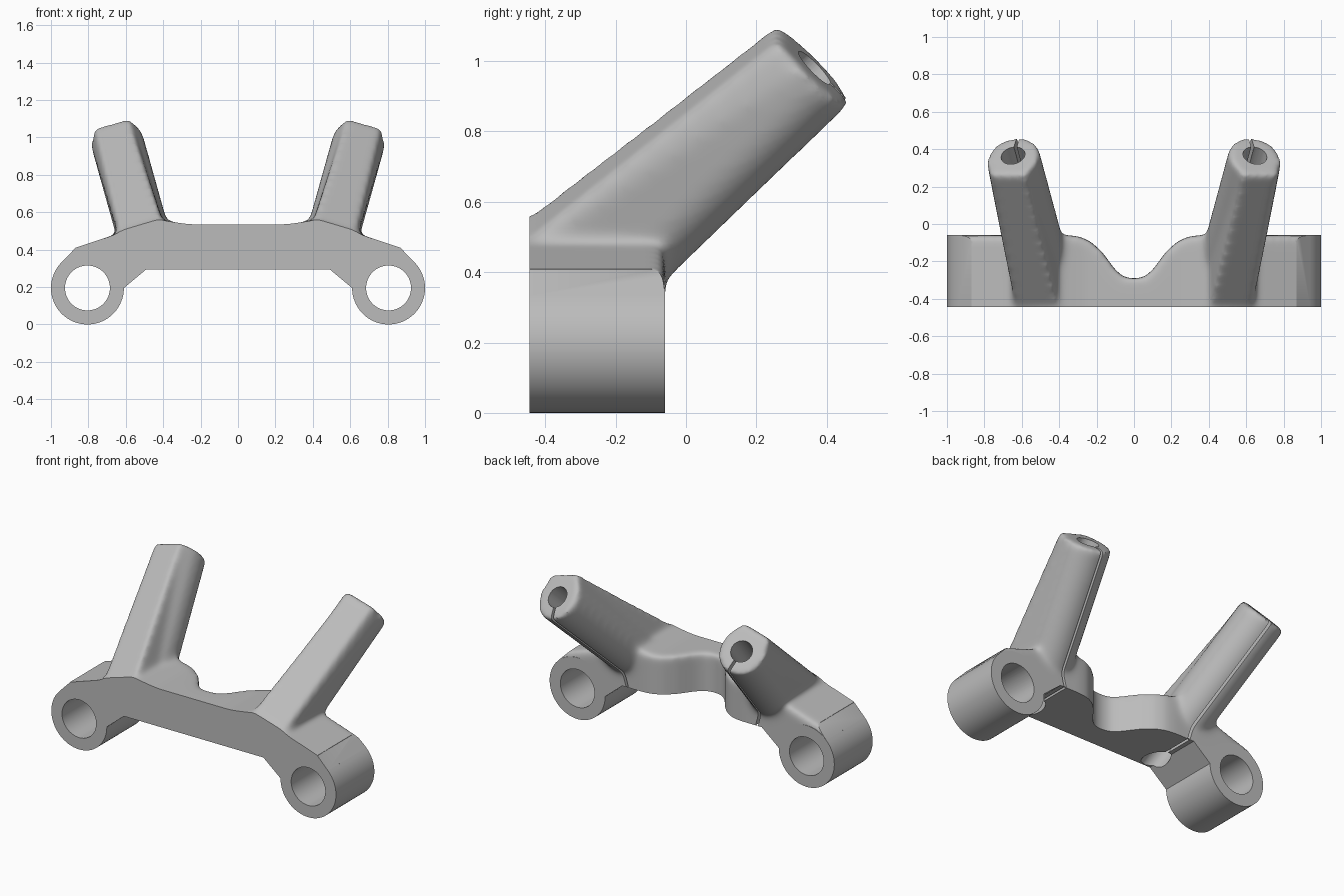
import bpy, bmesh, math
from mathutils import Vector

cube = bpy.data.objects.get("Cube")
if cube:
    bpy.data.objects.remove(cube, do_unlink=True)

grey = bpy.data.materials.new("plain grey")
grey.use_nodes = True
colour = (0.5, 0.5, 0.5, 1)
grey.diffuse_color = colour
grey.node_tree.nodes["Principled BSDF"].inputs["Base Color"].default_value = colour

FRONT, BACK = -0.445, -0.06
RING_X, RING_Z, RING_R, RING_HOLE = 0.805, 0.195, 0.195, 0.12


def solid(name, rings):
    """Closed solid through a row of rings with equal point counts."""
    bm = bmesh.new()
    loops = [[bm.verts.new(p) for p in ring] for ring in rings]
    n = len(loops[0])
    for a, b in zip(loops, loops[1:]):
        for i in range(n):
            j = (i + 1) % n
            bm.faces.new((a[i], a[j], b[j], b[i]))
    bm.faces.new(loops[0])
    bm.faces.new(loops[-1])
    bmesh.ops.recalc_face_normals(bm, faces=bm.faces)
    mesh = bpy.data.meshes.new(name)
    bm.to_mesh(mesh)
    bm.free()
    mesh.materials.append(grey)
    ob = bpy.data.objects.new(name, mesh)
    bpy.context.collection.objects.link(ob)
    return ob


def prism_y(name, pts, lo, hi):
    return solid(name, [[Vector((x, y, z)) for x, z in pts] for y in (lo, hi)])


def prism_z(name, pts, lo, hi):
    return solid(name, [[Vector((x, y, z)) for x, y in pts] for z in (lo, hi)])


def circle(x, z, r, n=64):
    return [(x + r * math.cos(math.tau * i / n), z + r * math.sin(math.tau * i / n))
            for i in range(n)]


def both_sides(half):
    """Complete a right-to-left outline by reflecting it in x."""
    return half + [(-x, v) for x, v in reversed(half)]


def apply(ob, mod):
    bpy.ops.object.select_all(action='DESELECT')
    bpy.context.view_layer.objects.active = ob
    ob.select_set(True)
    bpy.ops.object.modifier_apply(modifier=mod.name)


def combine(ob, other, operation):
    mod = ob.modifiers.new(operation.lower(), 'BOOLEAN')
    mod.operation = operation
    mod.solver = 'MANIFOLD'
    mod.object = other
    apply(ob, mod)
    bpy.data.objects.remove(other, do_unlink=True)


# Arm frame: an axis rising 45 degrees backwards, leaning outwards
LEAN = math.atan(0.28)
C45 = math.sqrt(0.5)
TIP = Vector((0.645, 0.36, 0.975))
ALONG = Vector((C45 * math.sin(LEAN), C45, C45 * math.cos(LEAN)))
UPPER = Vector((C45 * math.sin(LEAN), -C45, C45 * math.cos(LEAN)))
ACROSS = Vector((math.cos(LEAN), 0, -math.sin(LEAN)))


def arm_ring(side, s, section):
    pts = [TIP + ALONG * s + ACROSS * u + UPPER * h for u, h in section]
    return [Vector((p.x * side, p.y, p.z)) for p in pts]


def arm_section(r, flat, top):
    """Round underside, flat upper side."""
    under = [(r * math.cos(a), r * math.sin(a))
             for a in (math.pi + math.pi * i / 24 for i in range(25))]
    return under + [(r * 0.97, 0.05), (flat, top), (-flat, top), (-r * 0.97, 0.05)]


# Crossbar block: front outline trimmed by a plan outline with the rear notch
bracket = prism_y("bracket", both_sides(
    [(1.1, -0.1), (1.1, 0.334), (0.42, 0.558), (0.26, 0.535)]), -0.6, 0.1)
plan = prism_z("plan_cutter", both_sides(
    [(1.2, -0.7), (1.2, BACK), (0.35, BACK), (0.29, -0.067), (0.23, -0.095),
     (0.17, -0.15), (0.1, -0.245), (0.06, -0.28), (0.02, -0.292)]), -0.5, 1)
combine(bracket, plan, 'INTERSECT')

# Clamp arms
for side in (-1, 1):
    arm = solid("arm", [arm_ring(side, 0.008, arm_section(0.142, 0.097, 0.148)),
                        arm_ring(side, -1.2, arm_section(0.142, 0.125, 0.272))])
    combine(bracket, arm, 'UNION')

# Blend the arms into the bar and soften the cast edges
remesh = bracket.modifiers.new("remesh", 'REMESH')
remesh.mode = 'VOXEL'
remesh.voxel_size = 0.014
apply(bracket, remesh)
soften = bracket.modifiers.new("soften", 'SMOOTH')
soften.factor = 0.5
soften.iterations = 24
apply(bracket, soften)

# Trim the machined front, underside and ends
trim = prism_y("trim_cutter", both_sides(
    [(0.87, 1.5), (0.87, 0.408), (0.943, 0.333), (RING_X, RING_Z),
     (0.61, 0.195), (0.49, 0.295)]), FRONT, 1)
combine(bracket, trim, 'INTERSECT')

# Mounting rings
for side in (-1, 1):
    combine(bracket, prism_y("ring", circle(side * RING_X, RING_Z, RING_R),
                             FRONT, BACK), 'UNION')

# Ring holes, arm bores and clamp slits
slit = [(-0.008, 0), (0.008, 0), (0.008, -0.2), (-0.008, -0.2)]
for side in (-1, 1):
    hole = prism_y("ring_hole_cutter", circle(side * RING_X, RING_Z, RING_HOLE), -1, 1)
    combine(bracket, hole, 'DIFFERENCE')
    for name, section, end in (("bore_cutter", circle(0, 0, 0.065, 40), -1.065),
                               ("slit_cutter", slit, -1.06)):
        cutter = solid(name, [arm_ring(side, s, section) for s in (0.2, end)])
        combine(bracket, cutter, 'DIFFERENCE')

bpy.ops.object.select_all(action='DESELECT')
bracket.select_set(True)
bpy.context.view_layer.objects.active = bracket
bpy.ops.object.shade_smooth_by_angle(angle=math.radians(32))
